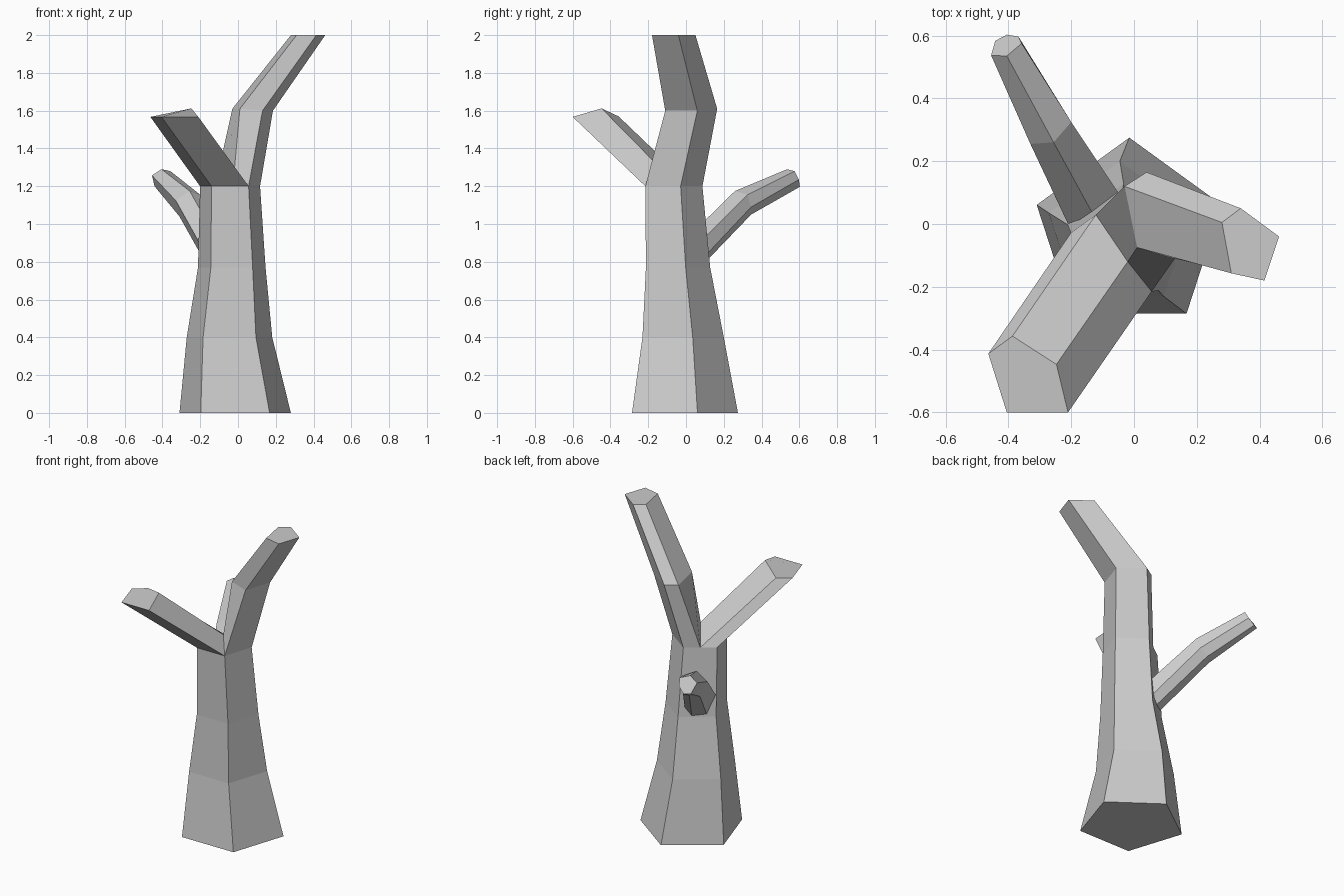
import bpy, bmesh, math

if "Cube" in bpy.data.objects:
    bpy.data.objects.remove(bpy.data.objects["Cube"])


def finish(bm, name):
    bmesh.ops.recalc_face_normals(bm, faces=bm.faces[:])
    me = bpy.data.meshes.new(name)
    bm.to_mesh(me)
    bm.free()
    bpy.context.collection.objects.link(bpy.data.objects.new(name, me))


def loft(bm, a, points):
    """Bridge the vertex ring a to a new ring and return it."""
    b = [bm.verts.new(p) for p in points]
    n = len(a)
    for i in range(n):
        j = (i + 1) % n
        bm.faces.new((a[i], a[j], b[j], b[i]))
    return b


def pentagon(x, y, z, r):
    """Pentagon with an extra point halfway along its back-left side."""
    angles = [math.radians(-126 + 72 * i) for i in range(5)]
    pts = [(x + r * math.cos(t), y + r * math.sin(t), z) for t in angles]
    mid = tuple((p + q) / 2 for p, q in zip(pts[3], pts[4]))
    return pts[:4] + [mid] + pts[4:]


# Five-sided tapering trunk
bm = bmesh.new()
ring = [bm.verts.new(p) for p in pentagon(-0.015, -0.035, 0, 0.31)]
bm.faces.new(ring)
for x, y, z, r in [(-0.045, -0.038, 0.4, 0.238),
                   (-0.033, -0.06, 0.77, 0.188),
                   (-0.042, -0.08, 1.2, 0.167)]:
    ring = loft(bm, ring, pentagon(x, y, z, r))

# Fork: both limbs share the rim, the back-left notch and a crotch point
front_left, front_right, right, back, notch, left = ring
crotch = bm.verts.new((-0.02, -0.12, 1.28))


def limb(start, *rings):
    """Loft a limb from the fork without walls between the two limbs' roots."""
    r = start
    for points in rings:
        r = loft(bm, r, points)
    bm.faces.new(r)


# Tall right limb
limb([front_right, right, back, notch, crotch],
     [(0.13, -0.11, 1.6), (0.185, 0.06, 1.6), (0.04, 0.165, 1.61),
      (-0.03, 0.12, 1.61), (0.01, -0.075, 1.61)],
     [(0.415, -0.18, 2), (0.462, -0.04, 2), (0.34, 0.05, 2),
      (0.28, 0.005, 2), (0.31, -0.157, 2)])

# Short left limb
limb([front_right, crotch, notch, left, front_left],
     [(-0.21, -0.6, 1.567), (-0.247, -0.447, 1.612),
      (-0.387, -0.357, 1.57), (-0.464, -0.413, 1.567),
      (-0.405, -0.6, 1.567)])
finish(bm, "trunk_and_limbs")

# Small six-sided back branch, its root sunk into the trunk
bm = bmesh.new()
root = [bm.verts.new(p) for p in
        [(-0.21, 0.0, 0.91), (-0.13, 0.03, 0.95), (-0.05, 0.1, 0.93),
         (-0.06, 0.1, 0.83), (-0.10, 0.085, 0.78), (-0.17, 0.035, 0.79)]]
bm.faces.new(root)
bend = loft(bm, root,
            [(-0.33, 0.255, 1.125), (-0.256, 0.26, 1.175), (-0.2, 0.325, 1.155),
             (-0.215, 0.345, 1.09), (-0.265, 0.345, 1.05), (-0.31, 0.3, 1.04)])
tip = loft(bm, bend,
           [(-0.455, 0.537, 1.257), (-0.405, 0.535, 1.29), (-0.358, 0.575, 1.28),
            (-0.368, 0.597, 1.235), (-0.405, 0.603, 1.197), (-0.442, 0.583, 1.2)])
bm.faces.new(tip)
finish(bm, "back_branch")
